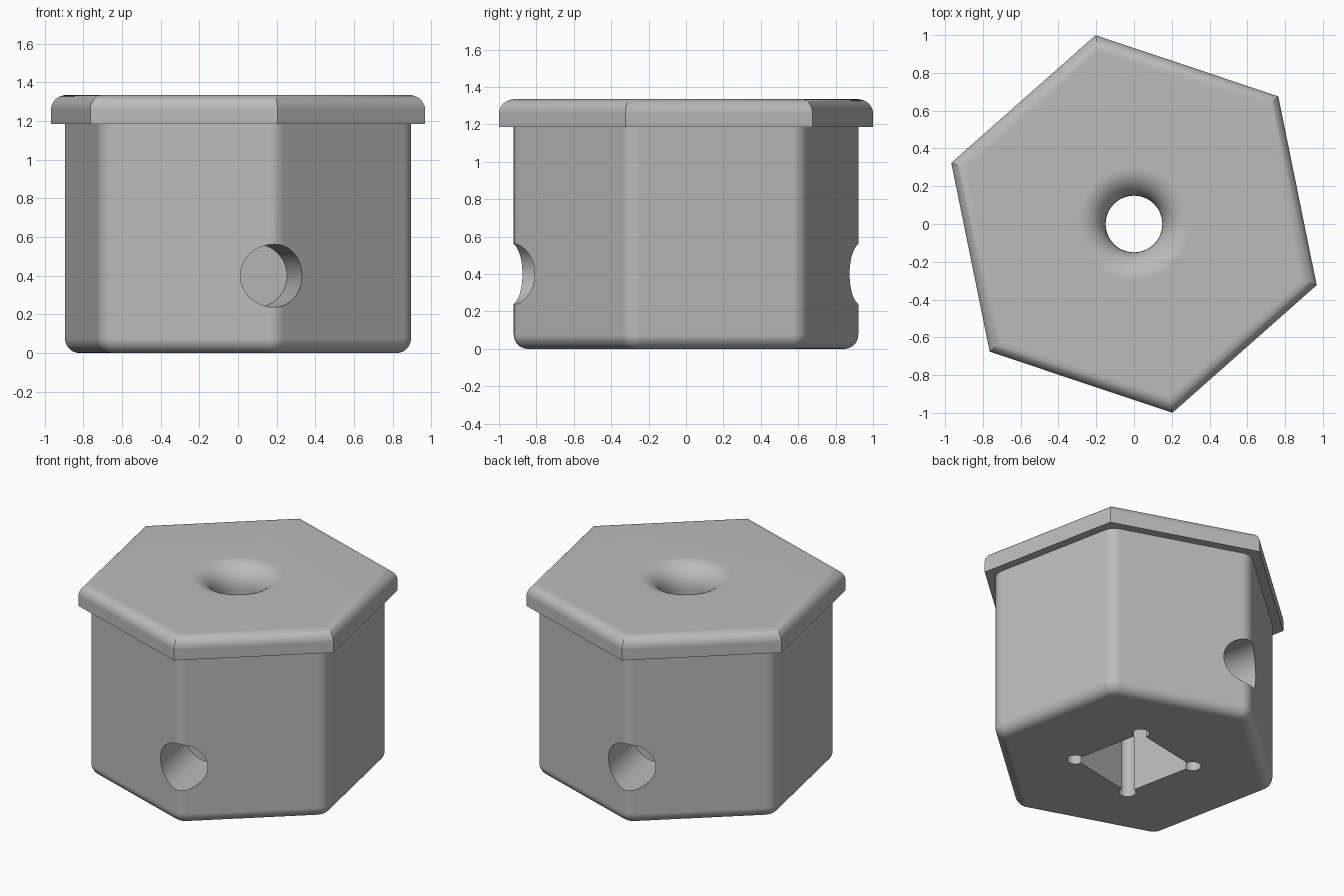
import bpy, bmesh, math
from math import sin, cos, pi, radians
from mathutils import Matrix

cube = bpy.data.objects.get("Cube")
if cube:
    bpy.data.objects.remove(cube)

TURN = radians(41.5)       # direction of the first hexagon corner
AXIS = TURN + pi / 3       # corner direction carrying the side bores
RIM_Z, TOP_Z = 1.185, 1.335

grey = bpy.data.materials.new("light grey")
grey.use_nodes = True
grey.diffuse_color = (0.5, 0.5, 0.5, 1)
grey.node_tree.nodes["Principled BSDF"].inputs["Base Color"].default_value = (0.5, 0.5, 0.5, 1)


def add_object(name, bm):
    bmesh.ops.recalc_face_normals(bm, faces=bm.faces)
    mesh = bpy.data.meshes.new(name)
    bm.to_mesh(mesh)
    bm.free()
    mesh.materials.append(grey)
    obj = bpy.data.objects.new(name, mesh)
    bpy.context.collection.objects.link(obj)
    return obj


def loft(name, rings):
    """Skin a stack of closed outlines and cap both ends."""
    bm = bmesh.new()
    loops = [[bm.verts.new(p) for p in ring] for ring in rings]
    for a, b in zip(loops, loops[1:]):
        for i in range(len(a)):
            j = (i + 1) % len(a)
            bm.faces.new((a[i], a[j], b[j], b[i]))
    bm.faces.new(loops[0])
    bm.faces.new(loops[-1])
    return add_object(name, bm)


def circle(r, z, n=64):
    return [(r * cos(2 * pi * i / n), r * sin(2 * pi * i / n), z) for i in range(n)]


def hexagon(centre_r, corner_r, z, steps):
    """Hexagon outline; steps > 0 rounds the corners."""
    pts = []
    for k in range(6):
        a = TURN + k * pi / 3
        for s in range(steps + 1):
            t = a + (s / steps - 0.5) * pi / 3 if steps else a
            pts.append((centre_r * cos(a) + corner_r * cos(t),
                        centre_r * sin(a) + corner_r * sin(t), z))
    return pts


def cut(obj, cutters):
    for cutter in cutters:
        mod = obj.modifiers.new("cut", 'BOOLEAN')
        mod.operation, mod.solver, mod.object = 'DIFFERENCE', 'EXACT', cutter
        bpy.context.view_layer.objects.active = obj
        bpy.ops.object.modifier_apply(modifier=mod.name)
    for cutter in cutters:
        bpy.data.objects.remove(cutter)


def finish(obj):
    bpy.ops.object.select_all(action='DESELECT')
    obj.select_set(True)
    bpy.context.view_layer.objects.active = obj
    bpy.ops.object.shade_smooth_by_angle(angle=radians(30))
    mod = obj.modifiers.new("even shading", 'WEIGHTED_NORMAL')
    mod.keep_sharp = True


STEPS = 10
quarter = [i * pi / 2 / STEPS for i in range(STEPS + 1)]

# Body: rounded hexagonal block with a filleted bottom edge
F = 0.075
rings = [hexagon(0.838, 0.1 - F * (1 - sin(t)), F * (1 - cos(t)), 8) for t in quarter]
rings.append(hexagon(0.838, 0.1, RIM_Z, 8))
body = loft("body", rings)

# Square socket in the underside, with round relief at its corners
bm = bmesh.new()
bmesh.ops.create_cube(bm, size=1, matrix=Matrix.Rotation(AXIS, 4, 'Z')
                      @ Matrix.Diagonal((0.53, 0.53, 1.6, 1)))
cutters = [add_object("socket_cutter", bm)]
for k in range(4):
    a = AXIS + pi / 4 + k * pi / 2
    relief = loft("relief_cutter", [circle(0.055, -0.2, 24), circle(0.055, 0.8, 24)])
    relief.location = (0.375 * cos(a), 0.375 * sin(a), 0)
    cutters.append(relief)

# Shaft linking the socket to the top opening
cutters.append(loft("shaft_cutter", [circle(0.15, 0.7), circle(0.15, 1.4)]))

# Blind bores through two opposite corners
for a in (AXIS, AXIS + pi):
    bore = loft("bore_cutter", [circle(0.163, 0.47), circle(0.163, 1.2)])
    bore.rotation_euler = (0, pi / 2, a)
    bore.location.z = 0.4
    cutters.append(bore)
bpy.context.view_layer.update()
cut(body, cutters)
finish(body)

# Lid: overhanging mitred hexagon with a filleted top edge
R, E = 1.02, 0.075
rings = [hexagon(R, 0, RIM_Z, 0)]
rings += [hexagon(R - E * (1 - cos(t)) / cos(pi / 6), 0, TOP_Z - E * (1 - sin(t)), 0)
          for t in quarter]
lid = loft("lid", rings)

# Flared opening in the lid
H = TOP_Z - RIM_Z
flare = [circle(0.15, RIM_Z - 0.1)]
flare += [circle(0.15 + H * (1 - cos(t)), RIM_Z + H * sin(t)) for t in quarter]
flare.append(circle(0.15 + H, TOP_Z + 0.1))
cut(lid, [loft("flare_cutter", flare)])
finish(lid)
